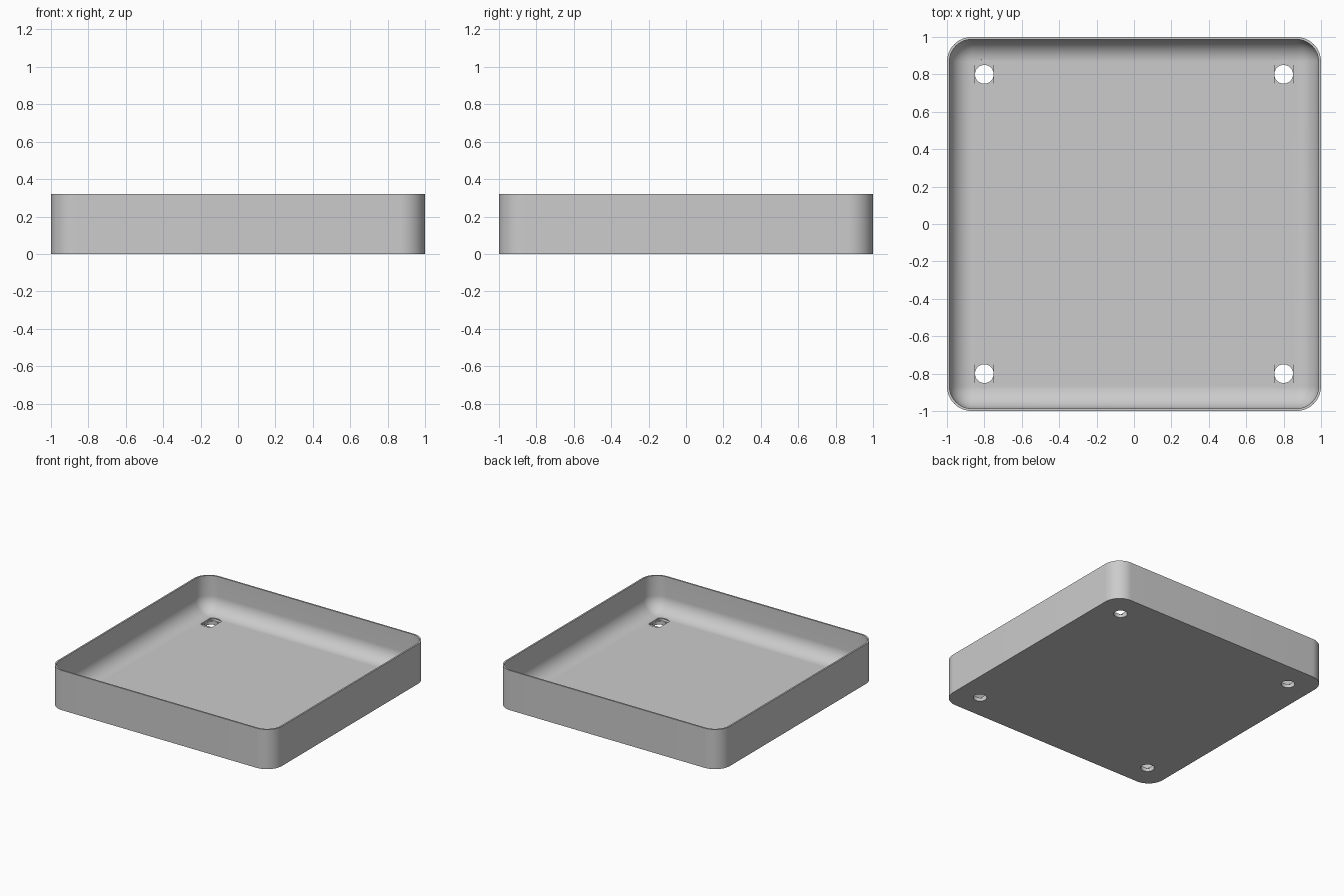
import bpy, bmesh
from math import sin, cos, pi, asin, radians

cube = bpy.data.objects.get("Cube")
if cube:
    bpy.data.objects.remove(cube, do_unlink=True)

HEIGHT, FLOOR, WALL = 0.32, 0.04, 0.013
R_OUT = 0.133
R_IN = R_OUT - WALL
CORE = 1 - R_OUT            # centre of the corner arcs
HOLE, HEAD, SPOT = 0.05, 0.08, 0.8

grey = bpy.data.materials.new("grey plastic")
grey.use_nodes = True
grey.diffuse_color = (0.6, 0.6, 0.6, 1)
grey.node_tree.nodes["Principled BSDF"].inputs["Base Color"].default_value = (0.6, 0.6, 0.6, 1)


def make_object(name, bm):
    bmesh.ops.remove_doubles(bm, verts=bm.verts, dist=1e-5)
    bmesh.ops.recalc_face_normals(bm, faces=bm.faces)
    mesh = bpy.data.meshes.new(name)
    bm.to_mesh(mesh)
    bm.free()
    mesh.materials.append(grey)
    obj = bpy.data.objects.new(name, mesh)
    bpy.context.collection.objects.link(obj)
    return obj


def rounded_ring(bm, radius, z, steps=16):
    ring = []
    for q, (sx, sy) in enumerate([(1, 1), (-1, 1), (-1, -1), (1, -1)]):
        for i in range(steps + 1):
            a = (q + i / steps) * pi / 2
            ring.append(bm.verts.new((sx * CORE + radius * cos(a), sy * CORE + radius * sin(a), z)))
    return ring


# Tray shell: outer wall, rim, inner wall and the rounded inside bottom edge
bm = bmesh.new()
levels = [(R_OUT, 0), (R_OUT, HEIGHT), (R_IN, HEIGHT)]
for i in range(17):
    a = i / 16 * pi / 2
    levels.append((R_IN * cos(a), FLOOR + R_IN * (1 - sin(a))))
rings = [rounded_ring(bm, r, z) for r, z in levels]
for low, high in zip(rings, rings[1:]):
    for i in range(len(low)):
        j = (i + 1) % len(low)
        bm.faces.new((low[i], low[j], high[j], high[i]))
bm.faces.new(rings[0])
last = rings[-1]
bm.faces.new(last)
tray = make_object("tray", bm)


def cut_holes(name, outline, z_low):
    """Cut one prism at each of the four corners of the floor."""
    bm = bmesh.new()
    for cx in (-SPOT, SPOT):
        for cy in (-SPOT, SPOT):
            low, high = ([bm.verts.new((cx + x, cy + y, z)) for x, y in outline] for z in (z_low, 0.15))
            bm.faces.new(low)
            bm.faces.new(high)
            for i in range(len(low)):
                j = (i + 1) % len(low)
                bm.faces.new((low[i], low[j], high[j], high[i]))
    cutter = make_object(name, bm)
    cutter.hide_render = True
    mod = tray.modifiers.new(name, "BOOLEAN")
    mod.operation = "DIFFERENCE"
    mod.solver = "EXACT"
    mod.object = cutter
    bpy.context.view_layer.objects.active = tray
    bpy.ops.object.modifier_apply(modifier=name)
    bpy.data.objects.remove(cutter, do_unlink=True)


# Stepped screw holes: round through hole, square step, arc-ended slot
half = asin(HOLE / HEAD)
arc = [(HEAD * sin(half * k / 8), HEAD * cos(half * k / 8)) for k in range(-8, 9)]
slot = arc + [(-x, -y) for x, y in arc]
square = [(HOLE, HOLE), (-HOLE, HOLE), (-HOLE, -HOLE), (HOLE, -HOLE)]
circle = [(HOLE * cos(k * pi / 24), HOLE * sin(k * pi / 24)) for k in range(48)]
cut_holes("slot_cutter", slot, FLOOR - 0.007)
cut_holes("square_cutter", square, FLOOR - 0.015)
cut_holes("hole_cutter", circle, -0.1)

bpy.ops.object.select_all(action="DESELECT")
tray.select_set(True)
bpy.context.view_layer.objects.active = tray
bpy.ops.object.shade_smooth_by_angle(angle=radians(30))
